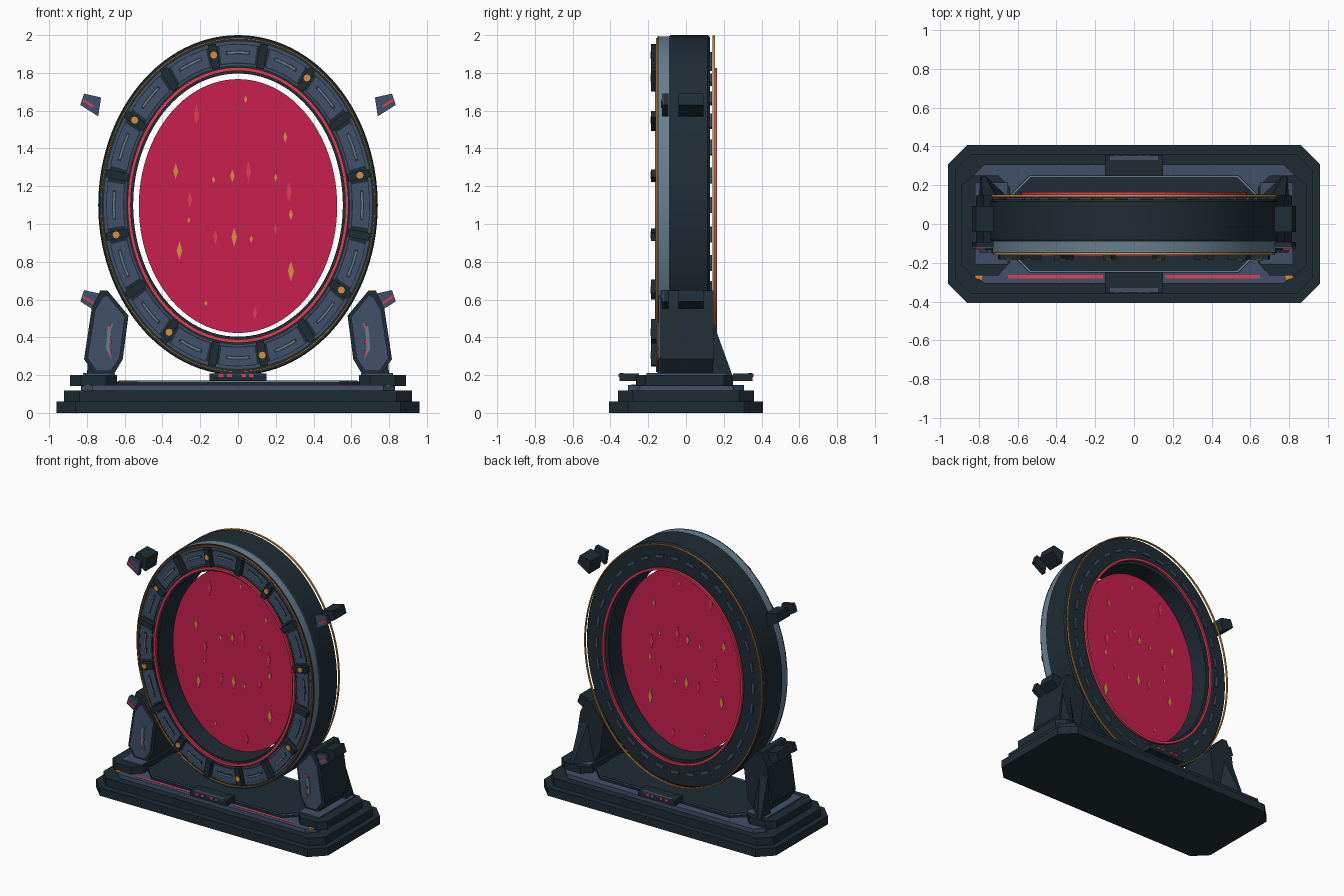
import bpy, bmesh, math
from mathutils import Vector

cube = bpy.data.objects.get("Cube")
if cube:
    bpy.data.objects.remove(cube, do_unlink=True)


def material(name, rgb):
    m = bpy.data.materials.new(name)
    m.use_nodes = True
    col = [(c / 255) ** 2.2 for c in rgb] + [1]
    m.diffuse_color = col
    m.node_tree.nodes["Principled BSDF"].inputs["Base Color"].default_value = col
    return m


DARK = material("dark steel", (36, 48, 55))
BLUE = material("slate blue", (67, 81, 104))
GREY = material("pale slate", (104, 126, 143))
CRIMSON = material("crimson field", (200, 36, 80))
RED = material("bright red", (226, 62, 86))
GOLD = material("amber", (216, 143, 64))


def finish(name, bm, mat, smooth=False):
    bmesh.ops.recalc_face_normals(bm, faces=bm.faces[:])
    me = bpy.data.meshes.new(name)
    bm.to_mesh(me)
    bm.free()
    me.materials.append(mat)
    ob = bpy.data.objects.new(name, me)
    bpy.context.collection.objects.link(ob)
    if smooth:
        bpy.ops.object.select_all(action='DESELECT')
        ob.select_set(True)
        bpy.context.view_layer.objects.active = ob
        bpy.ops.object.shade_smooth_by_angle(angle=math.radians(30))


def add_prism(bm, pts, plane, lo, hi):
    """Extrude a 2D outline lying in a plane along the remaining axis."""
    place = {"xy": lambda a, b, d: (a, b, d),
             "xz": lambda a, b, d: (a, d, b)}[plane]
    low = [bm.verts.new(place(a, b, lo)) for a, b in pts]
    high = [bm.verts.new(place(a, b, hi)) for a, b in pts]
    bm.faces.new(low)
    bm.faces.new(high)
    for i in range(len(pts)):
        j = (i + 1) % len(pts)
        bm.faces.new((low[i], low[j], high[j], high[i]))


def prism(name, pts, plane, lo, hi, mat, smooth=False):
    bm = bmesh.new()
    add_prism(bm, pts, plane, lo, hi)
    finish(name, bm, mat, smooth)


def rect(a0, a1, b0, b1):
    return [(a0, b0), (a1, b0), (a1, b1), (a0, b1)]


def octagon(hx, hy, c):
    return [(-hx + c, -hy), (hx - c, -hy), (hx, -hy + c), (hx, hy - c),
            (hx - c, hy), (-hx + c, hy), (-hx, hy - c), (-hx, -hy + c)]


def oval(a, inset):
    """Point on the gate's ellipse, moved inwards by the inset."""
    return ((0.74 - inset) * math.cos(a), 1.1 + (0.9 - 1.1 * inset) * math.sin(a))


def add_sweep(bm, profile, a0=0.0, a1=math.tau, steps=112):
    """Sweep an (inset, y) profile around the ellipse, fully or as an arc."""
    full = a1 - a0 > math.tau - 0.001
    rows = []
    for k in range(steps if full else steps + 1):
        a = a0 + (a1 - a0) * k / steps
        row = []
        for inset, y in profile:
            x, z = oval(a, inset)
            row.append(bm.verts.new((x, y, z)))
        rows.append(row)
    n = len(profile)
    for k in range(steps):
        r, s = rows[k], rows[(k + 1) % len(rows)]
        for i in range(n):
            j = (i + 1) % n
            bm.faces.new((r[i], r[j], s[j], s[i]))
    if not full:
        bm.faces.new(rows[0])
        bm.faces.new(rows[-1])


def hoop(name, t0, t1, y0, y1, mat):
    bm = bmesh.new()
    add_sweep(bm, rect(t0, t1, y0, y1))
    finish(name, bm, mat, True)


def arcs(name, count, half, t0, t1, y0, y1, mat, steps=6):
    bm = bmesh.new()
    for k in range(count):
        a = math.tau * k / count
        add_sweep(bm, rect(t0, t1, y0, y1), a - half, a + half, steps)
    finish(name, bm, mat)


# Gate ring: body, front plate and trim hoops
bm = bmesh.new()
add_sweep(bm, [(0.006, -0.09), (0, -0.08), (0, 0.115), (0.01, 0.127), (0.185, 0.127), (0.185, -0.09)])
finish("ring_body", bm, DARK, True)
hoop("front_plate", 0.006, 0.15, -0.147, -0.088, GREY)
hoop("front_outer_lip", 0.004, 0.03, -0.15, -0.146, DARK)
hoop("front_amber_hoop", 0.014, 0.02, -0.16, -0.146, GOLD)
hoop("front_rim_band", 0.03, 0.145, -0.149, -0.146, BLUE)
hoop("front_panel_bed", 0.042, 0.138, -0.151, -0.148, DARK)
hoop("front_inner_band", 0.145, 0.185, -0.15, -0.088, DARK)
hoop("front_red_hoop", 0.155, 0.172, -0.165, -0.149, RED)
hoop("back_amber_hoop", 0.003, 0.010, 0.140, 0.153, GOLD)
hoop("back_red_hoop", 0.158, 0.174, 0.146, 0.164, RED)

# Ring panels with slots, dividers and amber studs
STEP = math.tau / 16
arcs("ring_panels", 16, STEP * 0.37, 0.046, 0.132, -0.155, -0.15, BLUE)
arcs("slot_beds", 16, STEP * 0.25, 0.074, 0.092, -0.157, -0.154, DARK)
arcs("panel_slots", 16, STEP * 0.22, 0.079, 0.087, -0.16, -0.156, GREY)
arcs("back_dashes", 32, 0.052, 0.082, 0.102, 0.126, 0.137, BLUE, 3)

blocks, studs = bmesh.new(), bmesh.new()
for k in range(16):
    a = STEP * (k + 0.5)
    inner, outer, mid = (Vector(oval(a, t)) for t in (0.148, 0.03, 0.082))
    d = (outer - inner).normalized()
    side = Vector((-d.y, d.x)) * 0.021
    add_prism(blocks, [inner - side, outer - side, outer + side, inner + side], "xz", -0.184, -0.14)
    if k % 2 == 0:
        stud = [mid + Vector((math.cos(t), math.sin(t))) * 0.019
                for t in (math.tau * i / 8 for i in range(8))]
        add_prism(studs, stud, "xz", -0.189, -0.16)
finish("ring_dividers", blocks, DARK)
finish("amber_studs", studs, GOLD)

# Energy disc with diamond sparks showing on both faces
disc = [(0.525 * math.cos(math.tau * i / 96), 1.095 + 0.672 * math.sin(math.tau * i / 96)) for i in range(96)]
prism("energy_disc", disc, "xz", -0.02, 0.02, CRIMSON, True)


def sparks(name, spots, slim, mat):
    bm = bmesh.new()
    for x, z, h in spots:
        w = 0.005 + h * slim
        add_prism(bm, [(x - w, z), (x, z - h), (x + w, z), (x, z + h)], "xz", -0.023, 0.023)
    finish(name, bm, mat)


sparks("amber_sparks", [(0.04, 1.66, .02), (0.25, 1.46, .028), (-0.33, 1.28, .042), (-0.13, 1.235, .018),
                        (-0.03, 1.255, .035), (0.2, 1.245, .02), (0.28, 1.05, .03), (-0.26, 1.02, .015),
                        (-0.02, 0.93, .05), (0.07, 0.92, .02), (-0.31, 0.86, .05), (0.28, 0.75, .055),
                        (-0.17, 0.58, .016)], 0.2, GOLD)
sparks("red_sparks", [(-0.22, 1.58, .055), (0.055, 1.28, .055), (-0.255, 1.13, .045), (0.27, 1.17, .055),
                      (-0.12, 0.93, .04), (0.2, 0.97, .03), (0.09, 0.53, .035)], 0.16, RED)

# Stepped base
prism("base_bottom", octagon(0.96, 0.408, 0.1), "xy", 0, 0.06, DARK)
prism("base_middle", octagon(0.92, 0.36, 0.08), "xy", 0.06, 0.118, DARK)
prism("base_top", octagon(0.83, 0.308, 0.06), "xy", 0.118, 0.148, BLUE)
prism("platform", octagon(0.64, 0.25, 0.1), "xy", 0.147, 0.164, DARK)
prism("platform_trim", octagon(0.637, 0.247, 0.1), "xy", 0.163, 0.169, GREY)
prism("platform_deck", octagon(0.633, 0.243, 0.1), "xy", 0.168, 0.172, DARK)

# Front and back consoles
for s, end in ((-1, "front"), (1, "back")):
    prism(end + "_console", rect(-0.15, 0.15, *sorted((s * 0.25, s * 0.352))), "xy", 0.168, 0.209, DARK)
    prism(end + "_console_strip", rect(-0.125, 0.125, *sorted((s * 0.33, s * 0.353))), "xy", 0.204, 0.212, BLUE)
    for x in (-0.09, -0.045, 0.03, 0.07):
        prism(end + "_console_light", rect(x - 0.012, x + 0.012, 0.19, 0.206), "xz",
              *sorted((s * 0.35, s * 0.357)), RED)

# Paired parts on both sides
ARM = [(0.73, 0.647), (0.69, 0.647), (0.58, 0.515), (0.61, 0.285), (0.66, 0.2),
       (0.757, 0.2), (0.815, 0.285), (0.775, 0.55)]
ARM_PANEL = [(0.715, 0.615), (0.692, 0.622), (0.598, 0.508), (0.627, 0.29), (0.672, 0.222),
             (0.75, 0.222), (0.797, 0.29), (0.757, 0.545)]
CLAMP = [(0.815, 1.69), (0.725, 1.67), (0.74, 1.57), (0.835, 1.63)]
SLASH = [(0.82, 1.663), (0.765, 1.628), (0.765, 1.614), (0.822, 1.65)]
TRIM = [(0.66, 0.475), (0.69, 0.455), (0.70, 0.34), (0.668, 0.285), (0.68, 0.345), (0.675, 0.43)]
BUTTRESS = [(0.65, 0.14, 0.2), (0.8, 0.14, 0.2), (0.79, 0.245, 0.2),
            (0.765, 0.245, 0.2), (0.71, 0.14, 0.49), (0.78, 0.14, 0.49)]
for s, hand in ((1, "left"), (-1, "right")):
    def flip(pts, dz=0.0):
        return [(s * x, z + dz) for x, z in pts]

    # Foot, support arm and rear buttress
    foot = [(0.64, -0.2), (0.7, -0.265), (0.83, -0.265), (0.89, -0.215),
            (0.89, 0.2), (0.83, 0.25), (0.7, 0.25), (0.64, 0.19)]
    prism(hand + "_foot", flip(foot), "xy", 0.143, 0.2, DARK)
    prism(hand + "_foot_plate", flip(rect(0.65, 0.82, -0.21, 0.215)), "xy", 0.198, 0.21, BLUE)
    prism(hand + "_arm", flip(ARM), "xz", -0.135, 0.146, DARK)
    prism(hand + "_arm_panel", flip(ARM_PANEL), "xz", -0.146, -0.134, BLUE)
    prism(hand + "_arm_trim", flip(TRIM), "xz", -0.151, -0.144, GREY)
    for z in (0.32, 0.375, 0.455):
        prism(hand + "_arm_light", flip(rect(0.67, 0.684, z - 0.009, z + 0.009)), "xz", -0.155, -0.147, RED)
    bm = bmesh.new()
    corners = [bm.verts.new((s * x, y, z)) for x, y, z in BUTTRESS]
    bmesh.ops.convex_hull(bm, input=corners)
    finish(hand + "_buttress", bm, DARK)

    # Upper and lower clamps
    for dz, level in ((0, "upper"), (-1.04, "lower")):
        prism(f"{hand}_{level}_clamp_box", flip(CLAMP, dz), "xz", -0.04, 0.092, DARK)
        prism(f"{hand}_{level}_clamp_back", flip(CLAMP, dz), "xz", -0.118, -0.092, DARK)
        prism(f"{hand}_{level}_clamp_plate", flip(CLAMP, dz), "xz", -0.126, -0.117, BLUE)
        prism(f"{hand}_{level}_clamp_slash", flip(SLASH, dz), "xz", -0.133, -0.125, RED)

    # Base light strips and lamps, nearly flush with the top step
    prism(hand + "_base_strip", flip(rect(0.16, 0.65, -0.28, -0.264)), "xy", 0.144, 0.15, RED)
    prism(hand + "_base_lamp", flip([(0.785, -0.29), (0.82, -0.28), (0.82, -0.262), (0.78, -0.262)]),
          "xy", 0.144, 0.151, GOLD)
